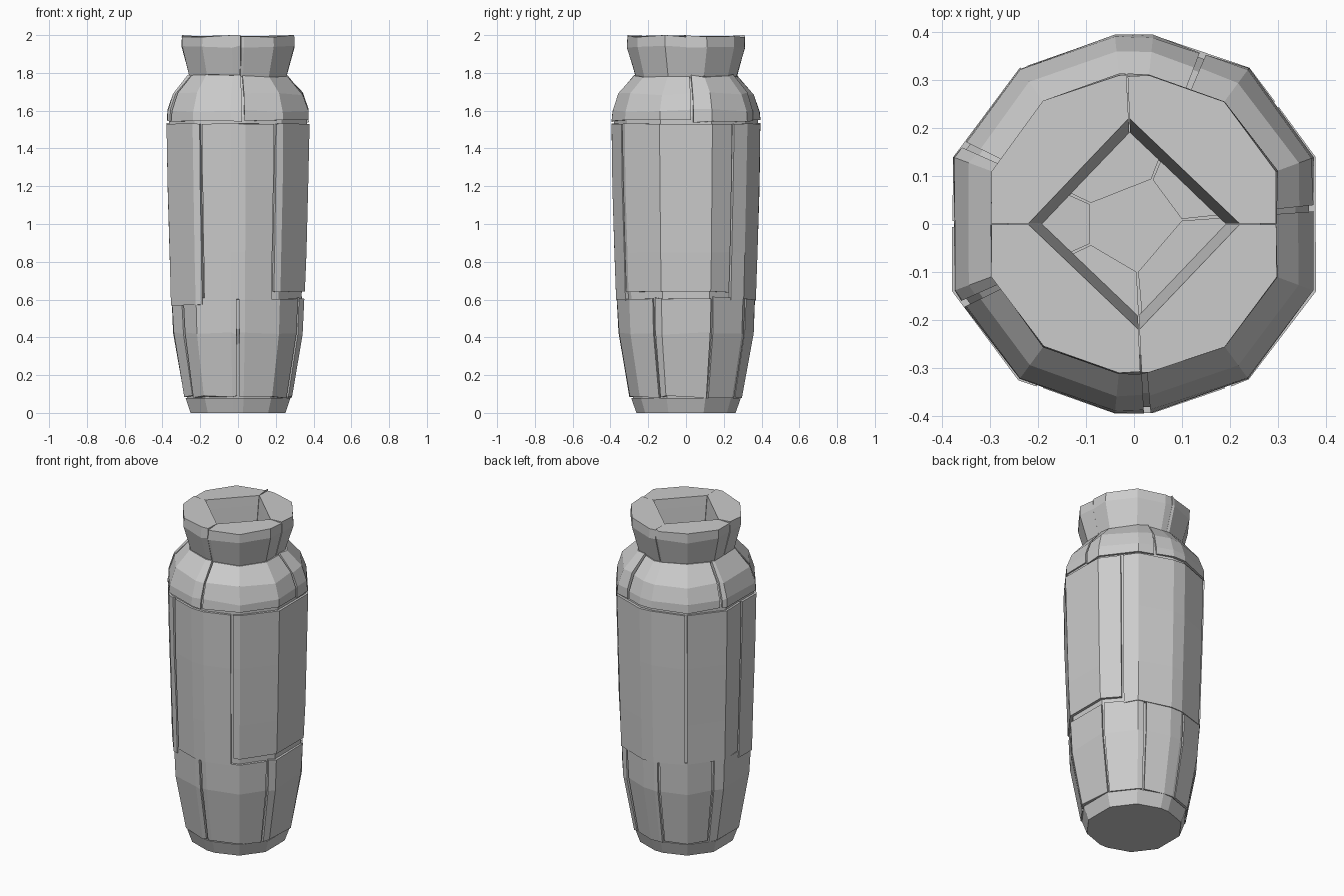
import bpy, bmesh, random
from math import radians, degrees, cos, sin, atan2, hypot, pi

random.seed(7)
if "Cube" in bpy.data.objects:
    bpy.data.objects.remove(bpy.data.objects["Cube"], do_unlink=True)

stone = bpy.data.materials.new("grey stone")
stone.use_nodes = True
stone.diffuse_color = (0.6, 0.6, 0.6, 1)
stone.node_tree.nodes["Principled BSDF"].inputs["Base Color"].default_value = (0.6, 0.6, 0.6, 1)

# Widest outline of the vase: one quarter mirrored to all four
QUARTER = [(0.378, 0.14), (0.24, 0.325), (0.04, 0.395)]
OUTLINE = sorted([(sx * x, sy * y) for x, y in QUARTER for sx in (1, -1) for sy in (1, -1)],
                 key=lambda p: atan2(p[1], p[0]) % (2 * pi))
ANGLES = [degrees(atan2(y, x)) % 360 for x, y in OUTLINE]


def outline_point(angle):
    """Point on the outline polygon in the given direction (degrees)."""
    c, s = cos(radians(angle)), sin(radians(angle))
    for i, (x1, y1) in enumerate(OUTLINE):
        x2, y2 = OUTLINE[(i + 1) % len(OUTLINE)]
        if (angle - ANGLES[i]) % 360 <= (ANGLES[(i + 1) % len(OUTLINE)] - ANGLES[i]) % 360:
            r = (x1 * y2 - x2 * y1) / (c * (y2 - y1) - s * (x2 - x1))
            return r * c, r * s


def loft(name, rings):
    """Solid skinned through rings with equal point counts."""
    bm = bmesh.new()
    loops = [[bm.verts.new(p) for p in ring] for ring in rings]
    n = len(loops[0])
    for low, high in zip(loops, loops[1:]):
        for i in range(n):
            j = (i + 1) % n
            bm.faces.new((low[i], low[j], high[j], high[i]))
    bm.faces.new(loops[0][::-1])
    bm.faces.new(loops[-1])
    bmesh.ops.recalc_face_normals(bm, faces=bm.faces)
    mesh = bpy.data.meshes.new(name)
    bm.to_mesh(mesh)
    bm.free()
    mesh.materials.append(stone)
    obj = bpy.data.objects.new(name, mesh)
    bpy.context.collection.objects.link(obj)
    return obj


def block(name, start, end, levels, gap=1.0, rough=0.008):
    """One stone between two angles; levels hold (z, outer scale, inner radius)."""
    span = (end - start) % 360
    a0, a1 = start + gap / 2, start + span - gap / 2
    inside = sorted((a - start) % 360 + start for a in ANGLES if 3 < (a - start) % 360 < span - 3)
    angles = [a0] + inside + [a1]
    rings = []
    for z, scale, inner in levels:
        ring = []
        for a in angles:
            x, y = outline_point(a % 360)
            k = scale * (1 - random.uniform(0, 2 * rough))
            ring.append((x * k, y * k, min(2.0, max(0, z + random.uniform(-rough, rough)))))
        for a in (a1, a0):
            ring.append((inner * cos(radians(a)), inner * sin(radians(a)), z))
        rings.append(ring)
    return loft(name, rings)


def course(name, seams, levels, bottoms=None, gap=1.0, rough=0.008):
    """Ring of stones split at the seam angles."""
    for i, start in enumerate(seams):
        shape = list(levels)
        if bottoms:
            shape[0] = (bottoms[i],) + levels[0][1:]
        block(f"{name}_{i + 1}", start, seams[(i + 1) % len(seams)], shape, gap, rough)


# Solid core that backs the seams and forms the floor of the opening
CORE = [(0.01, 0.62), (0.08, 0.71), (0.42, 0.87), (0.6, 0.89), (1.5, 0.965),
        (1.57, 0.965), (1.67, 0.89), (1.78, 0.64)]
loft("core", [[(x * s, y * s, z) for x, y in OUTLINE] for z, s in CORE])

# Foot: one plain ring
loft("foot", [[(x * s, y * s, z) for x, y in OUTLINE] for z, s in ((0, 0.665), (0.08, 0.735))])

# Lower tapering stones
course("lower_stone", [22, 60, 100, 150, 215, 270, 332],
       [(0.085, 0.76, 0.1), (0.42, 0.91, 0.1), (0.61, 0.93, 0.1)], gap=2.2)

# Tall middle stones, with bottoms at uneven heights
course("middle_stone", [40, 125, 180, 240, 300],
       [(0.6, 0.94, 0.1), (0.85, 0.96, 0.1), (1.2, 0.988, 0.1), (1.53, 1.004, 0.1)],
       bottoms=[0.6, 0.61, 0.57, 0.6, 0.64], gap=2.0, rough=0.004)

# Rounded shoulder stones
course("shoulder_stone", [5, 68, 155, 205, 274],
       [(1.545, 1.0, 0.1), (1.6, 0.99, 0.1), (1.69, 0.915, 0.1), (1.785, 0.7, 0.1)], gap=2.0)

# Flared neck: four stones around a diamond opening
course("neck_stone", [0, 92.7, 180, 272.7],
       [(1.775, 0.68, 0.19), (1.94, 0.795, 0.212), (1.995, 0.79, 0.22)], gap=0.5)
